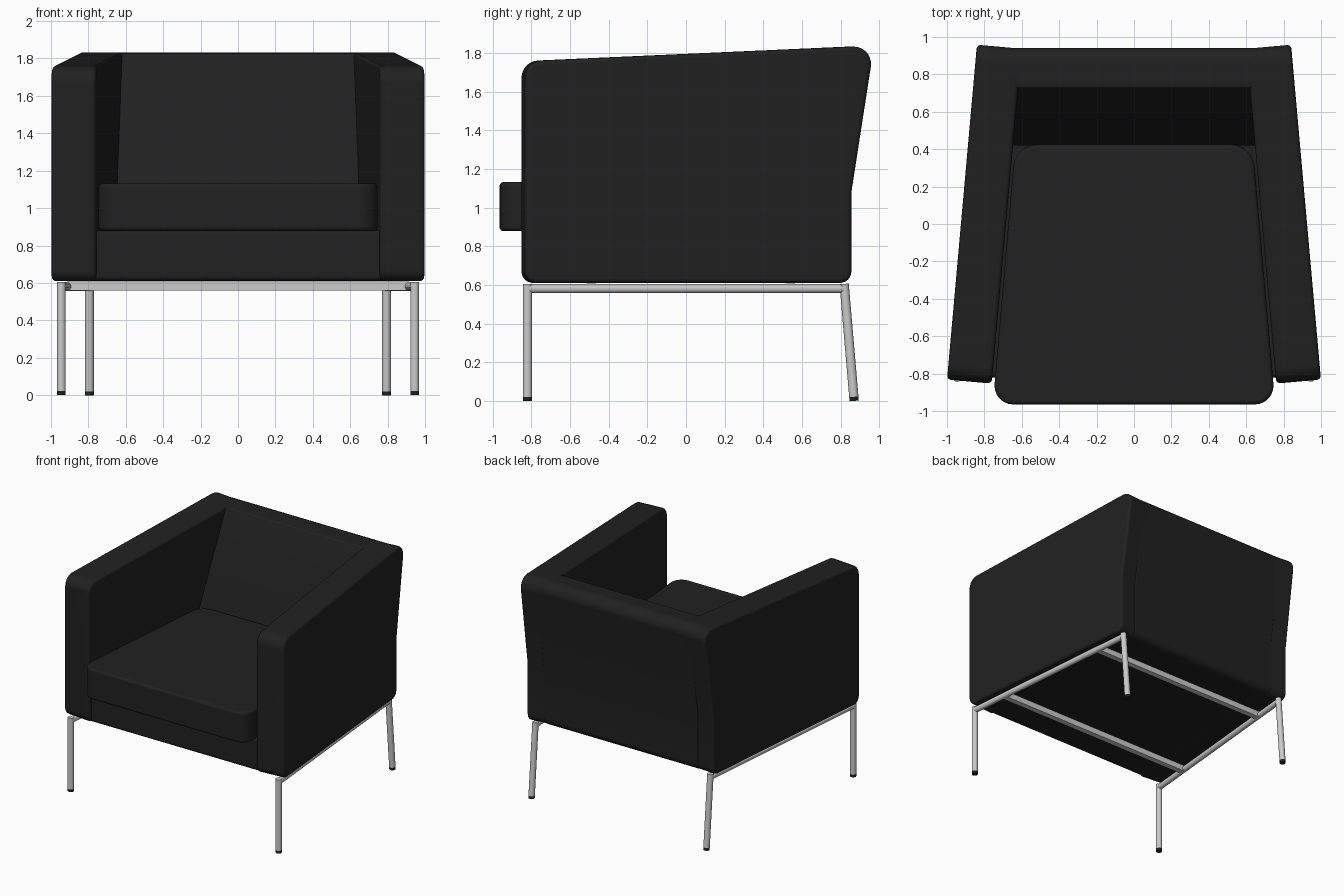
import bpy, bmesh, math
from mathutils import Vector, Matrix

if "Cube" in bpy.data.objects:
    bpy.data.objects.remove(bpy.data.objects["Cube"])

black = bpy.data.materials.new("black_upholstery")
black.diffuse_color = (0.015, 0.015, 0.015, 1)
black.use_nodes = True
black.node_tree.nodes["Principled BSDF"].inputs["Base Color"].default_value = black.diffuse_color


def rounded(points, steps=6):
    """Outline from (u, v, radius) corners, with an arc at each corner."""
    out = []
    for i, (u, v, r) in enumerate(points):
        p = Vector((u, v))
        if r == 0:
            out.append(p)
            continue
        a = (Vector(points[i - 1][:2]) - p).normalized()
        b = (Vector(points[(i + 1) % len(points)][:2]) - p).normalized()
        half = a.angle(b) / 2
        centre = p + (a + b).normalized() * r / math.sin(half)
        start = p + a * r / math.tan(half) - centre
        end = p + b * r / math.tan(half) - centre
        sweep = start.angle_signed(end)
        for k in range(steps + 1):
            out.append(centre + Matrix.Rotation(-sweep * k / steps, 2) @ start)
    return out


def finish(name, bm, mat=None, angle=35):
    bmesh.ops.recalc_face_normals(bm, faces=bm.faces)
    me = bpy.data.meshes.new(name)
    bm.to_mesh(me)
    bm.free()
    ob = bpy.data.objects.new(name, me)
    bpy.context.collection.objects.link(ob)
    if mat:
        me.materials.append(mat)
    bpy.ops.object.select_all(action='DESELECT')
    ob.select_set(True)
    bpy.context.view_layer.objects.active = ob
    bpy.ops.object.shade_smooth_by_angle(angle=math.radians(angle))
    return ob


def pad(name, points, place, lo, hi, bevel):
    """Extrude a rounded outline from lo to hi and soften its rims."""
    bm = bmesh.new()
    face = bm.faces.new([bm.verts.new(place(p.x, p.y, lo)) for p in rounded(points)])
    ext = bmesh.ops.extrude_face_region(bm, geom=[face])
    shift = Vector(place(0, 0, hi)) - Vector(place(0, 0, lo))
    bmesh.ops.translate(bm, vec=shift,
                        verts=[g for g in ext["geom"] if isinstance(g, bmesh.types.BMVert)])
    bmesh.ops.recalc_face_normals(bm, faces=bm.faces)
    rims = [e for e in bm.edges if e.calc_face_angle(0) > math.radians(40)]
    bmesh.ops.bevel(bm, geom=rims, offset=bevel, offset_type='OFFSET',
                    segments=4, profile=0.5, affect='EDGES', clamp_overlap=True)
    ob = finish(name, bm, black)
    ob.modifiers.new("flat_faces", 'WEIGHTED_NORMAL').keep_sharp = True
    return ob


def tube(name, a, b, radius, mat=None, sides=20):
    a, b = Vector(a), Vector(b)
    bm = bmesh.new()
    bmesh.ops.create_cone(bm, cap_ends=True, segments=sides, radius1=radius,
                          radius2=radius, depth=(b - a).length)
    rot = (b - a).to_track_quat('Z', 'Y').to_matrix().to_4x4()
    bm.transform(Matrix.Translation((a + b) / 2) @ rot)
    return finish(name, bm, mat)


def side_view(u, v, w):
    return (w, u, v)


def plan_view(u, v, w):
    return (u, v, w)


# Arms: side-profile slabs turned inwards towards the back
arm = [(-0.846, 0.61, 0.06), (-0.846, 1.757, 0.09), (0.968, 1.838, 0.09),
       (0.85, 1.08, 0), (0.85, 0.61, 0.06)]
pivot = Vector((0.80, 0.055, 0))
for side, s in (("left", -1), ("right", 1)):
    ob = pad(side + "_arm", arm, side_view, -0.12, 0.12, 0.022)
    ob.data.transform(Matrix.Translation((s * pivot.x, pivot.y, 0))
                      @ Matrix.Rotation(s * math.radians(5.1), 4, 'Z')
                      @ Matrix.Translation((0, -pivot.y, 0)))

# Backrest: sloping front face, ends hidden in the arms
back = [(0.42, 0.62, 0), (0.42, 1.10, 0), (0.73, 1.826, 0.015), (0.955, 1.836, 0.08),
        (0.85, 1.08, 0), (0.85, 0.61, 0.06)]
pad("backrest", back, side_view, -0.70, 0.70, 0.01)

# Seat base and loose cushion: tapered plans
base = [(-0.80, -0.82, 0), (0.80, -0.82, 0), (0.67, 0.80, 0), (-0.67, 0.80, 0)]
pad("seat_base", base, plan_view, 0.612, 0.88, 0.025)
cushion = [(-0.755, -0.965, 0.10), (0.755, -0.965, 0.10),
           (0.635, 0.425, 0.13), (-0.635, 0.425, 0.13)]
pad("seat_cushion", cushion, plan_view, 0.878, 1.132, 0.022)

# Steel frame: legs with dark feet, side rails
R = 0.024
for side, s in (("left", -1), ("right", 1)):
    legs = (("front", (s * 0.945, -0.82, 0), (s * 0.945, -0.82, 0.605)),
            ("back", (s * 0.795, 0.87, 0), (s * 0.795, 0.818, 0.605)))
    for end, foot, top in legs:
        foot, top = Vector(foot), Vector(top)
        cap = foot.lerp(top, 0.035)
        tube(f"{side}_{end}_leg", cap, top, R)
        tube(f"{side}_{end}_foot", foot, cap, R, black)
    tube(side + "_rail", (s * 0.945, -0.82, 0.581), (s * 0.795, 0.82, 0.581), R)

# Square cross bars under the seat
for name, y, hw in (("front_cross_bar", -0.49, 0.915), ("back_cross_bar", 0.54, 0.82)):
    bm = bmesh.new()
    bmesh.ops.create_cube(bm, size=1, matrix=Matrix.Translation((0, y, 0.583))
                          @ Matrix.Diagonal((2 * hw, 0.048, 0.048, 1)))
    finish(name, bm)
